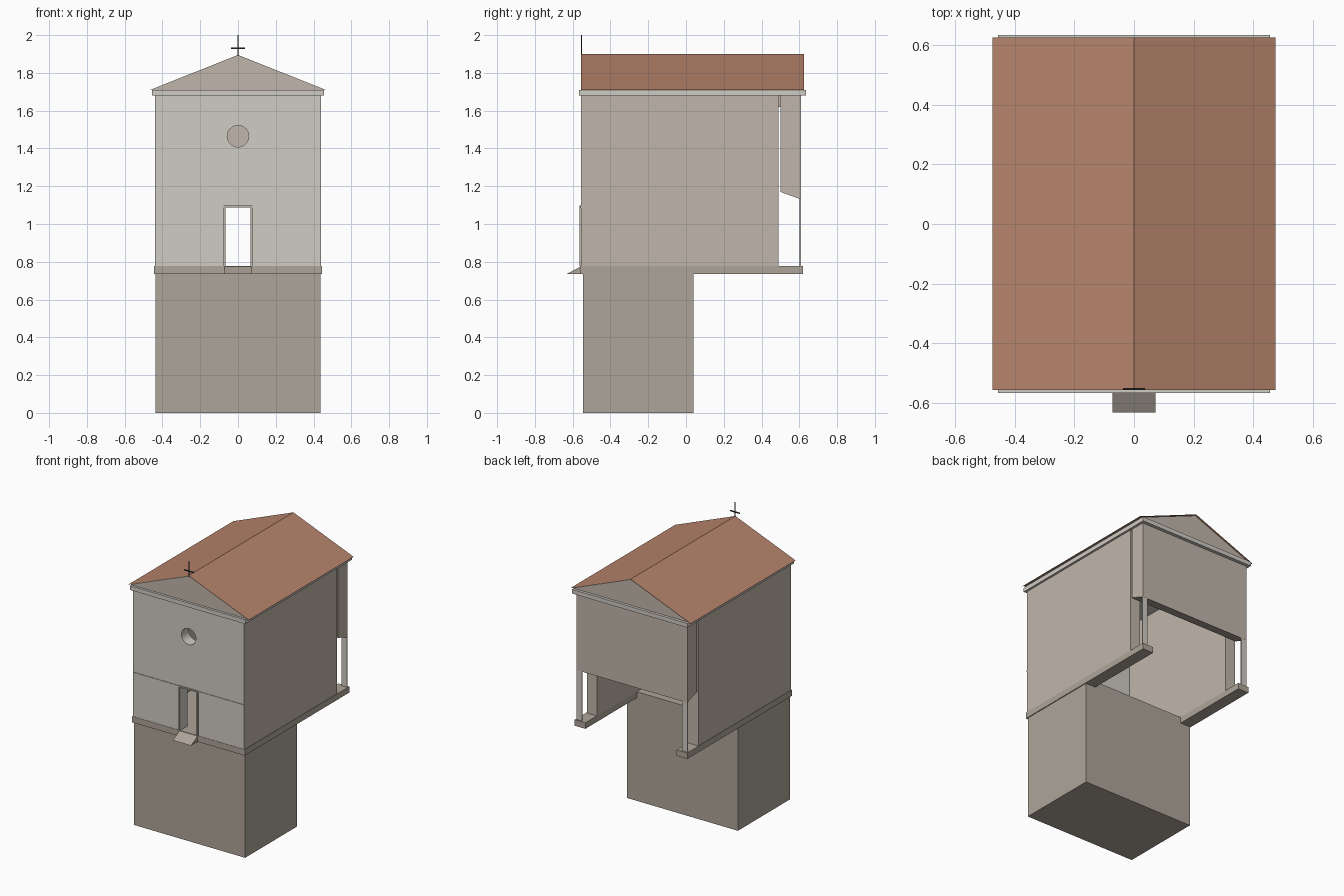
import bpy, bmesh, math

if "Cube" in bpy.data.objects:
    bpy.data.objects.remove(bpy.data.objects["Cube"])

def material(name, hexcode):
    m = bpy.data.materials.new(name)
    rgb = [int(hexcode[i:i + 2], 16) / 255 for i in (0, 2, 4)]
    m.diffuse_color = (*[c ** 2.2 for c in rgb], 1)
    m.use_nodes = True
    m.node_tree.nodes["Principled BSDF"].inputs["Base Color"].default_value = m.diffuse_color
    return m

WALL = material("wall_plaster", "bfb5a9")
PALE = material("pale_plaster", "cfcac2")
STONE = material("stone", "aca397")
TILE = material("roof_tile", "b5836b")
IRON = material("dark_iron", "303030")

def finish(name, bm, mat):
    bmesh.ops.recalc_face_normals(bm, faces=bm.faces)
    me = bpy.data.meshes.new(name)
    bm.to_mesh(me)
    bm.free()
    ob = bpy.data.objects.new(name, me)
    bpy.context.collection.objects.link(ob)
    me.materials.append(mat)
    return ob

def box(name, x, y, z, mat):
    return prism(name, [(y[0], z[0]), (y[1], z[0]), (y[1], z[1]), (y[0], z[1])], x, mat)

def prism(name, pts, span, mat, axis="x"):
    """Extrude a closed profile along x (profile in y,z) or y (profile in x,z)."""
    bm = bmesh.new()
    at = lambda t, p: (t, p[0], p[1]) if axis == "x" else (p[0], t, p[1])
    a, b = [[bm.verts.new(at(t, p)) for p in pts] for t in span]
    bm.faces.new(a)
    bm.faces.new(b)
    for i in range(len(pts)):
        j = (i + 1) % len(pts)
        bm.faces.new((a[i], a[j], b[j], b[i]))
    return finish(name, bm, mat)

def cut(target, cutter):
    mod = target.modifiers.new("cut", "BOOLEAN")
    mod.operation, mod.object, mod.solver = "DIFFERENCE", cutter, "EXACT"
    bpy.context.view_layer.objects.active = target
    bpy.ops.object.modifier_apply(modifier=mod.name)
    bpy.data.objects.remove(cutter)

# Lower block and the floor above it
box("base_block", (-.438, .438), (-.545, .04), (0, .735), STONE)
box("floor_slab", (-.444, .444), (-.558, .04), (.735, .778), STONE)

# Front wall with doorway and round window
front = box("front_wall", (-.437, .437), (-.556, -.475), (.778, 1.68), PALE)
cut(front, box("door_cutter", (-.066, .066), (-.7, -.3), (.7, 1.09), WALL))
circle = [(.057 * math.cos(a), 1.465 + .057 * math.sin(a))
          for a in (2 * math.pi * i / 32 for i in range(32))]
cut(front, prism("window_cutter", circle, (-.7, -.3), WALL, "y"))

# Paired parts on both sides
for s, side in ((-1, "left"), (1, "right")):
    xs = lambda a, b: tuple(sorted((s * a, s * b)))
    box(side + "_wall", xs(.36, .44), (-.553, .49), (.778, 1.68), WALL)
    box(side + "_floor_ledge", xs(.36, .444), (.04, .62), (.735, .778), STONE)
    box(side + "_back_post", xs(.395, .438), (.602, .609), (.778, 1.135), PALE)
    box(side + "_string_course", xs(.075, .438), (-.56, -.55), (1.086, 1.096), PALE)
    box(side + "_door_jamb", xs(.065, .076), (-.564, -.55), (.778, 1.098), WALL)
box("door_lintel", (-.065, .065), (-.564, -.55), (1.088, 1.098), WALL)

# Sloping doorstep
prism("doorstep", [(-.632, .735), (-.558, .735), (-.558, .775)], (-.072, .072), STONE)

# Raised back panel with sloping underside, and the beam joining it to the walls
prism("back_panel", [(.50, 1.17), (.61, 1.13), (.61, 1.68), (.50, 1.68)], (-.438, .438), WALL)
box("back_beam", (-.43, .43), (.485, .505), (1.62, 1.68), WALL)

# Cornice, gables and roof sheet
box("cornice", (-.455, .455), (-.567, .634), (1.68, 1.71), PALE)
prism("gable", [(-.465, 1.71), (.465, 1.71), (0, 1.895)], (-.55, .615), WALL, "y")
bm = bmesh.new()
rows = [[bm.verts.new((x, y, z)) for y in (-.557, .625)]
        for x, z in ((-.475, 1.71), (0, 1.90), (.475, 1.71))]
for a, b in zip(rows, rows[1:]):
    bm.faces.new((a[0], b[0], b[1], a[1]))
finish("roof", bm, TILE)

# Cross on the front of the ridge
box("cross_upright", (-.003, .003), (-.556, -.550), (1.89, 2.0), IRON)
box("cross_arm", (-.037, .037), (-.556, -.550), (1.927, 1.934), IRON)
